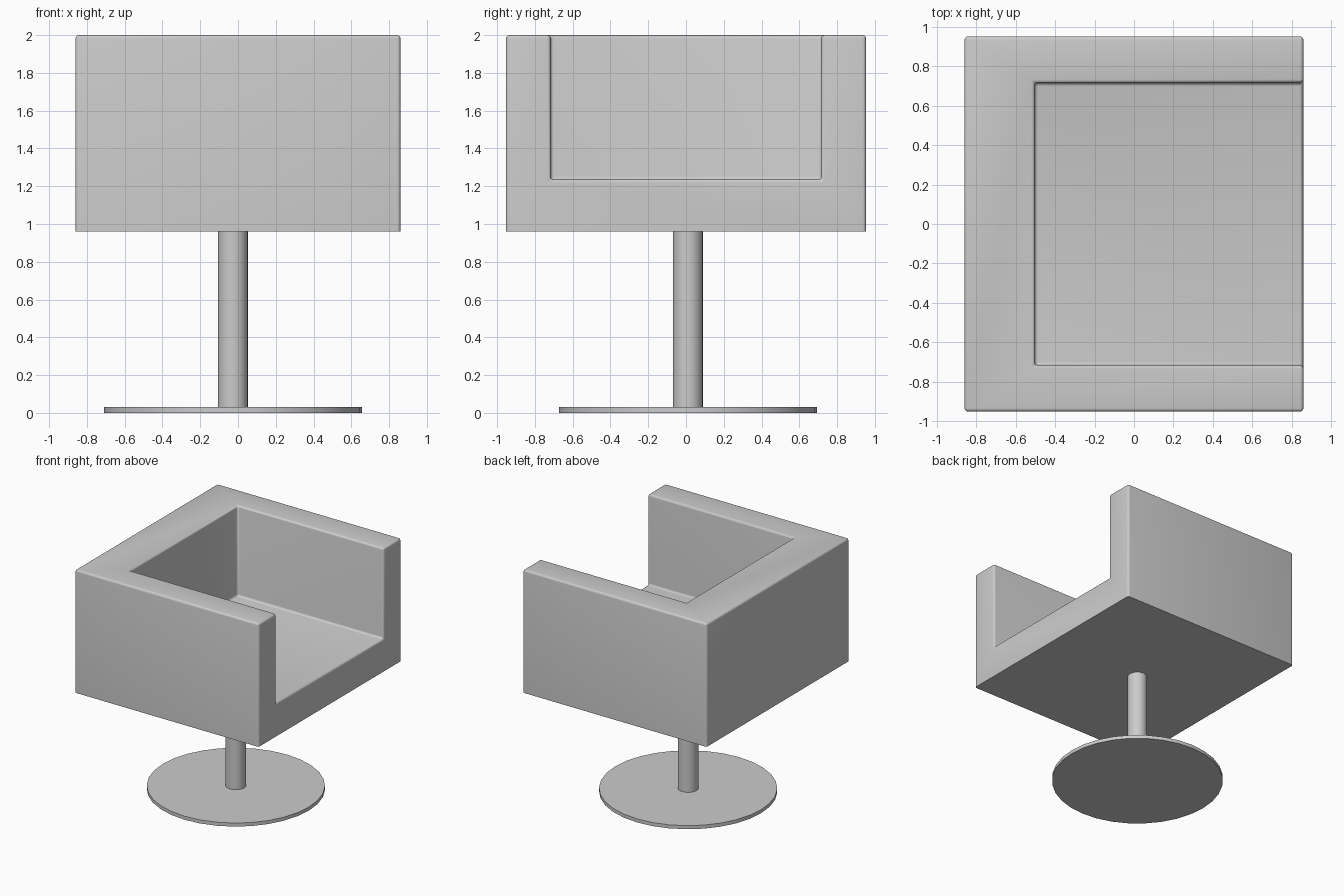
import bpy
import bmesh
from math import radians

cube = bpy.data.objects.get("Cube")
if cube:
    bpy.data.objects.remove(cube, do_unlink=True)

# Single plain grey for the whole chair
grey = bpy.data.materials.new("light grey")
grey.use_nodes = True
colour = (0.6, 0.6, 0.6, 1)
grey.diffuse_color = colour
grey.node_tree.nodes["Principled BSDF"].inputs["Base Color"].default_value = colour


def finish(bm, name):
    bmesh.ops.recalc_face_normals(bm, faces=bm.faces)
    mesh = bpy.data.meshes.new(name)
    bm.to_mesh(mesh)
    bm.free()
    mesh.materials.append(grey)
    obj = bpy.data.objects.new(name, mesh)
    bpy.context.collection.objects.link(obj)
    bpy.ops.object.select_all(action="DESELECT")
    obj.select_set(True)
    bpy.context.view_layer.objects.active = obj
    bpy.ops.object.shade_smooth_by_angle(angle=radians(35))
    return obj


def disc(name, radius, low, high, sides):
    bm = bmesh.new()
    bmesh.ops.create_cone(bm, cap_ends=True, segments=sides,
                          radius1=radius, radius2=radius, depth=high - low)
    bmesh.ops.translate(bm, verts=bm.verts, vec=(-0.027, 0.01, (low + high) / 2))
    return finish(bm, name)


# Seat shell: a block with a pocket open towards +x
X, Y, BOTTOM, TOP = 0.86, 0.953, 0.96, 2.0
BACK, ARM, FLOOR = -0.505, 0.717, 1.235

bm = bmesh.new()


def ring(x0, y, z):
    return [bm.verts.new((px, py, z))
            for px, py in ((X, -y), (x0, -y), (x0, y), (X, y))]


under = ring(-X, Y, BOTTOM)
outer = ring(-X, Y, TOP)
inner = ring(BACK, ARM, TOP)
floor = ring(BACK, ARM, FLOOR)

bm.faces.new(under)
bm.faces.new(floor)
bm.faces.new(outer + inner[::-1])
for i in range(3):
    for low, high in ((under, outer), (floor, inner)):
        bm.faces.new((low[i], low[i + 1], high[i + 1], high[i]))
bm.faces.new((under[0], outer[0], inner[0], floor[0],
              floor[3], inner[3], outer[3], under[3]))
bmesh.ops.recalc_face_normals(bm, faces=bm.faces)

# Round every edge except those around the underside
soft = [e for e in bm.edges if max(v.co.z for v in e.verts) > BOTTOM + 0.01]
bmesh.ops.bevel(bm, geom=soft, offset=0.018, offset_type="OFFSET",
                segments=4, profile=0.5, affect="EDGES", clamp_overlap=True)
finish(bm, "seat_shell")

# Pedestal
disc("base_plate", 0.683, 0.0, 0.03, 32)
disc("post", 0.079, 0.03, BOTTOM, 24)
